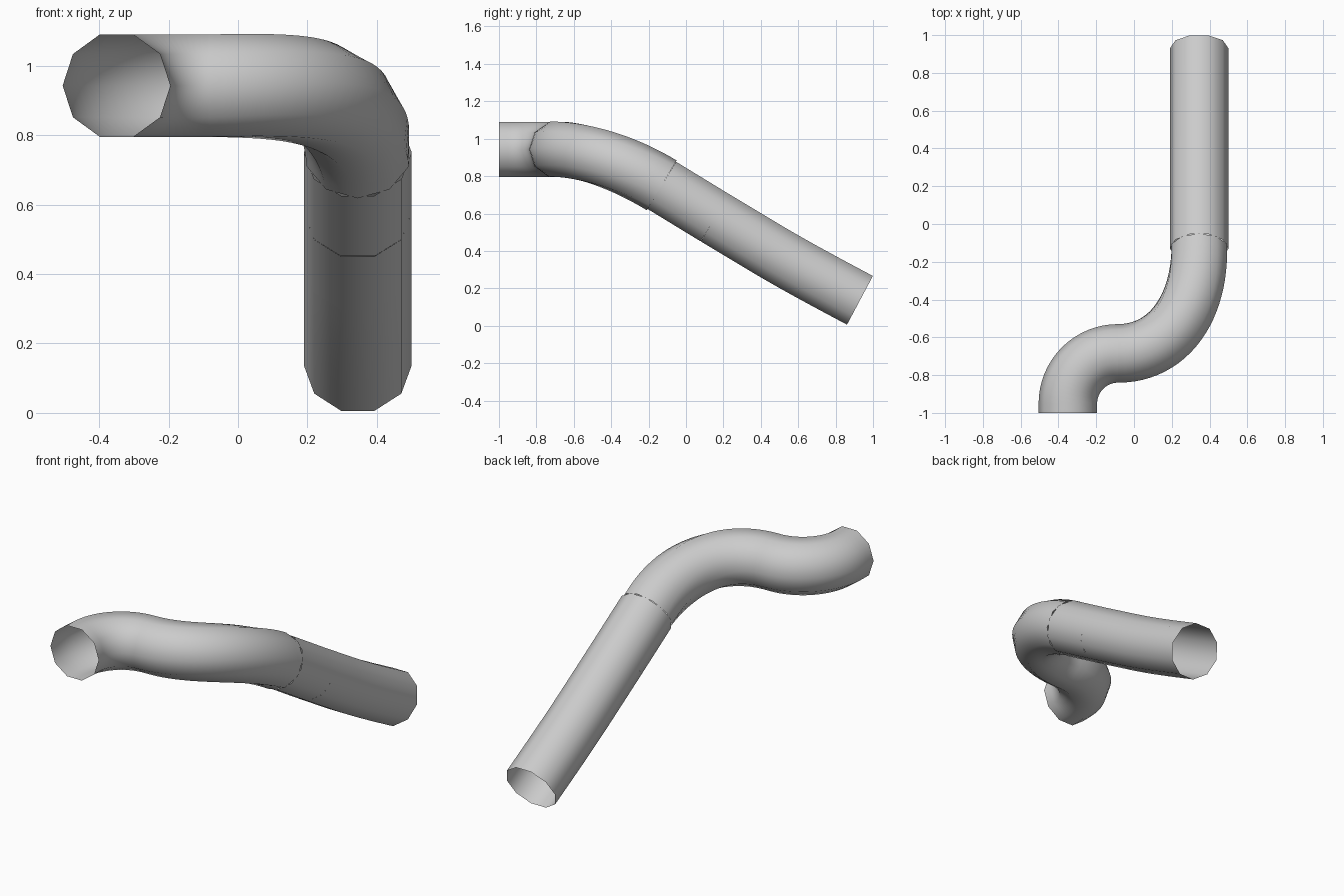
import bpy, bmesh, math
from mathutils import Vector

if "Cube" in bpy.data.objects:
    bpy.data.objects.remove(bpy.data.objects["Cube"])

SIDES, R = 10, 0.155


def bezier(p0, p1, p2, p3, n):
    p0, p1, p2, p3 = map(Vector, (p0, p1, p2, p3))
    pts, tans = [], []
    for i in range(n + 1):
        t = i / n
        u = 1 - t
        pts.append(p0*u**3 + p1*3*u*u*t + p2*3*u*t*t + p3*t**3)
        tans.append(((p1-p0)*u*u + (p2-p1)*2*u*t + (p3-p2)*t*t).normalized())
    return pts, tans


def tube(name, pts, tans, twist=0.0):
    """Open ten-sided tube swept along a path, rolled evenly by twist."""
    bm = bmesh.new()
    rings = []
    for i, (p, t) in enumerate(zip(pts, tans)):
        side = t.cross(Vector((0, 0, 1))).normalized()
        up = side.cross(t)
        roll = twist * i / (len(pts) - 1)
        ring = []
        for k in range(SIDES):
            a = roll + 2 * math.pi * k / SIDES
            ring.append(bm.verts.new(p + R * (side * math.cos(a) + up * math.sin(a))))
        rings.append(ring)
    for a, b in zip(rings, rings[1:]):
        for k in range(SIDES):
            j = (k + 1) % SIDES
            f = bm.faces.new((a[k], a[j], b[j], b[k]))
            f.smooth = True
    bmesh.ops.recalc_face_normals(bm, faces=bm.faces)
    me = bpy.data.meshes.new(name)
    bm.to_mesh(me)
    bm.free()
    ob = bpy.data.objects.new(name, me)
    bpy.context.collection.objects.link(ob)


# Entry elbow: short straight, then a quarter turn to +x
Z = 0.9425
pts, tans = [Vector((-0.35, -1, Z))], [Vector((0, 1, 0))]
for i in range(17):
    a = math.pi / 2 * i / 16
    pts.append(Vector((-0.085 - 0.265*math.cos(a), -0.95 + 0.265*math.sin(a), Z)))
    tans.append(Vector((math.sin(a), math.cos(a), 0)))
tube("entry_elbow", pts, tans)

# Descending bend, rolled half a facet along its length
tube("descending_bend", *bezier((-0.085, -0.685, Z), (0.18, -0.685, Z),
     (0.345, -0.45, 0.943), (0.345, -0.13, 0.751), 24), twist=math.radians(18))

# Straight chute sections
X = 0.345
joints = [(-0.13, 0.751), (0.155, 0.577), (0.41, 0.424)]
for n, (a, b) in enumerate(zip(joints, joints[1:])):
    p, q = Vector((X, *a)), Vector((X, *b))
    d = (q - p).normalized()
    tube(f"chute_section_{n + 1}", [p, p.lerp(q, 0.5), q], [d] * 3)

# Exit section, flattening slightly toward its mouth
tube("exit_section", *bezier((X, 0.41, 0.424), (X, 0.58, 0.322),
     (X, 0.757, 0.228), (X, 0.93, 0.136), 8))
